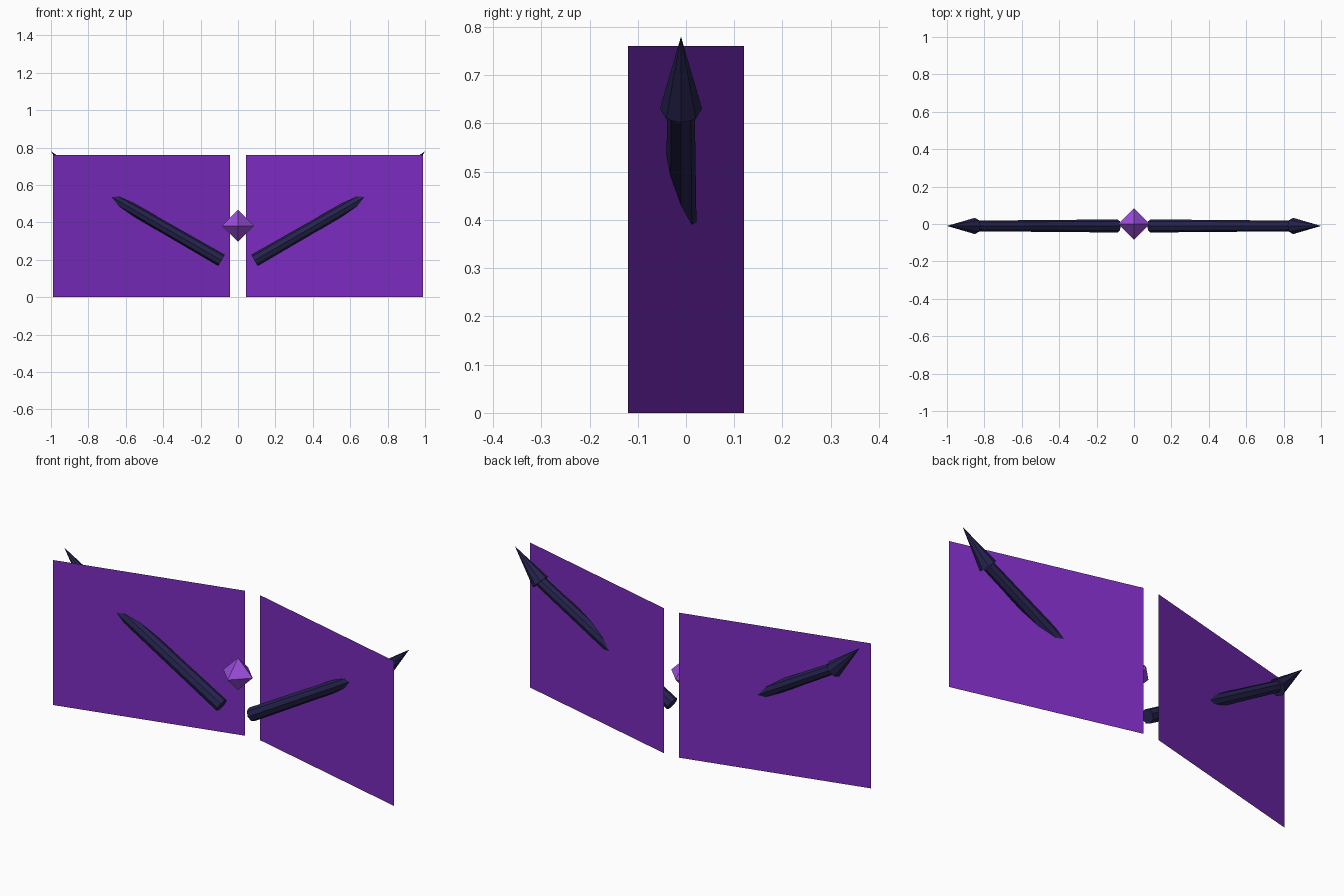
import bpy, bmesh, math
from mathutils import Vector, Matrix

if "Cube" in bpy.data.objects:
    bpy.data.objects.remove(bpy.data.objects["Cube"])


def material(name, hex_code):
    def lin(c):
        return c / 12.92 if c <= 0.04045 else ((c + 0.055) / 1.055) ** 2.4
    rgb = [lin(int(hex_code[i:i + 2], 16) / 255) for i in (0, 2, 4)]
    m = bpy.data.materials.new(name)
    m.diffuse_color = (*rgb, 1)
    m.use_nodes = True
    m.node_tree.nodes["Principled BSDF"].inputs["Base Color"].default_value = m.diffuse_color
    return m


def finish(name, bm, mat):
    bmesh.ops.recalc_face_normals(bm, faces=bm.faces)
    mesh = bpy.data.meshes.new(name)
    bm.to_mesh(mesh)
    bm.free()
    mesh.materials.append(mat)
    obj = bpy.data.objects.new(name, mesh)
    bpy.context.collection.objects.link(obj)
    return obj


def rod(name, a, b, r1, r2, mat):
    """Eight-sided tapered rod or spike from a to b, in a plane of constant y."""
    a, b = Vector(a), Vector(b)
    d = (b - a).normalized()
    y = Vector((0, 1, 0))
    rot = Matrix((y.cross(d), y, d)).transposed().to_4x4()
    bm = bmesh.new()
    bmesh.ops.create_cone(bm, cap_ends=True, segments=8, radius1=r1, radius2=r2,
                          depth=(b - a).length,
                          matrix=Matrix.Translation((a + b) / 2) @ rot)
    return finish(name, bm, mat)


bone = material("dark navy", "25234D")
skin = material("purple", "7B2CBF")
crystal = material("light violet", "9D4EDD")

Y = -0.0104
for s, side in ((1, "right"), (-1, "left")):
    # wing membrane: a single slanted upright sheet
    bm = bmesh.new()
    corners = ((0.044, 0.12, 0), (0.988, -0.12, 0), (0.988, -0.12, 0.76), (0.044, 0.12, 0.76))
    bm.faces.new([bm.verts.new((s * x, y, z)) for x, y, z in corners])
    finish(side + "_membrane", bm, skin)
    # arm with a steeper claw at its end
    rod(side + "_arm", (s * 0.088, Y, 0.197), (s * 0.847, Y, 0.634), 0.035, 0.0285, bone)
    rod(side + "_claw", (s * 0.851, Y, 0.631), (s * 1.0, Y, 0.78), 0.0435, 0, bone)

# central eight-faced gem
bm = bmesh.new()
bmesh.ops.create_uvsphere(bm, u_segments=4, v_segments=2, radius=0.085,
                          matrix=Matrix.Translation((0, 0, 0.382)))
finish("gem", bm, crystal)
